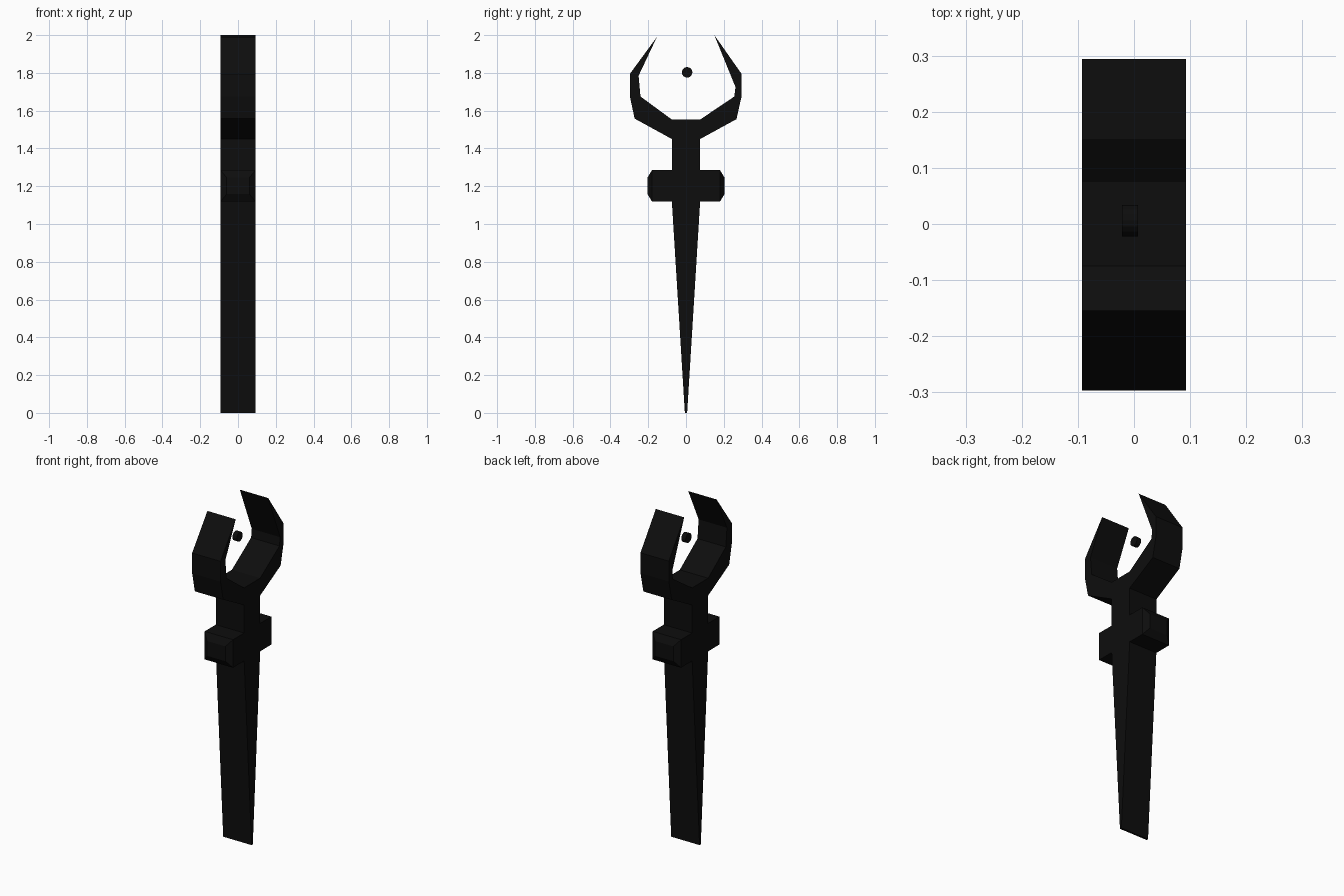
import bpy
import bmesh
from math import pi
from mathutils import Matrix

cube = bpy.data.objects.get("Cube")
if cube:
    bpy.data.objects.remove(cube, do_unlink=True)

HALF = 0.093  # half thickness along x

black = bpy.data.materials.new("near_black")
black.use_nodes = True
tone = (0.004, 0.004, 0.004, 1)
black.diffuse_color = tone
black.node_tree.nodes["Principled BSDF"].inputs["Base Color"].default_value = tone


def finish(name, bm):
    bmesh.ops.recalc_face_normals(bm, faces=bm.faces)
    mesh = bpy.data.meshes.new(name)
    bm.to_mesh(mesh)
    bm.free()
    mesh.materials.append(black)
    obj = bpy.data.objects.new(name, mesh)
    bpy.context.collection.objects.link(obj)
    return obj


def extrude_profile(name, points):
    """Extrude a (y, z) outline through the thickness."""
    bm = bmesh.new()
    face = bm.faces.new([bm.verts.new((-HALF, y, z)) for y, z in points])
    out = bmesh.ops.extrude_face_region(bm, geom=[face])
    moved = [v for v in out["geom"] if isinstance(v, bmesh.types.BMVert)]
    bmesh.ops.translate(bm, verts=moved, vec=(2 * HALF, 0, 0))
    if len(bm.faces) < len(points) + 2:
        bm.faces.new([v for v in bm.verts if v not in moved])
    return finish(name, bm)


# Tapered blade and straight neck
extrude_profile("blade", [(-0.006, 0), (0.006, 0), (0.075, 1.12), (-0.075, 1.12)])
extrude_profile("neck", [(-0.075, 1.12), (0.075, 1.12), (0.075, 1.45),
                         (0.075, 1.553), (-0.075, 1.553), (-0.075, 1.45)])

# Curved pointed prongs
extrude_profile("left_prong", [
    (0.075, 1.45), (0.267, 1.555), (0.294, 1.675), (0.294, 1.795),
    (0.15, 2.0), (0.262, 1.725), (0.256, 1.675), (0.075, 1.553)])
extrude_profile("right_prong", [
    (-0.075, 1.45), (-0.272, 1.558), (-0.297, 1.675), (-0.297, 1.795),
    (-0.154, 1.99), (-0.251, 1.785), (-0.241, 1.675), (-0.075, 1.553)])

# Guard blocks with a chamfered end face
for side, name in ((1, "back_guard"), (-1, "front_guard")):
    bm = bmesh.new()
    rings = []
    for y, hx, hz in ((0.074, HALF, 0.083), (0.18, HALF, 0.083), (0.204, 0.06, 0.044)):
        rings.append([bm.verts.new((sx * hx, side * y, 1.202 + sz * hz))
                      for sx, sz in ((-1, -1), (1, -1), (1, 1), (-1, 1))])
    for a, b in zip(rings, rings[1:]):
        for i in range(4):
            j = (i + 1) % 4
            bm.faces.new((a[i], a[j], b[j], b[i]))
    bm.faces.new(rings[0])
    bm.faces.new(rings[-1])
    finish(name, bm)

# Small floating disc between the prongs
bm = bmesh.new()
place = Matrix.Translation((-0.007, 0.006, 1.803)) @ Matrix.Rotation(pi / 2, 4, "Y")
bmesh.ops.create_cone(bm, cap_ends=True, segments=16, radius1=0.028,
                      radius2=0.028, depth=0.028, matrix=place)
finish("floating_disc", bm)
